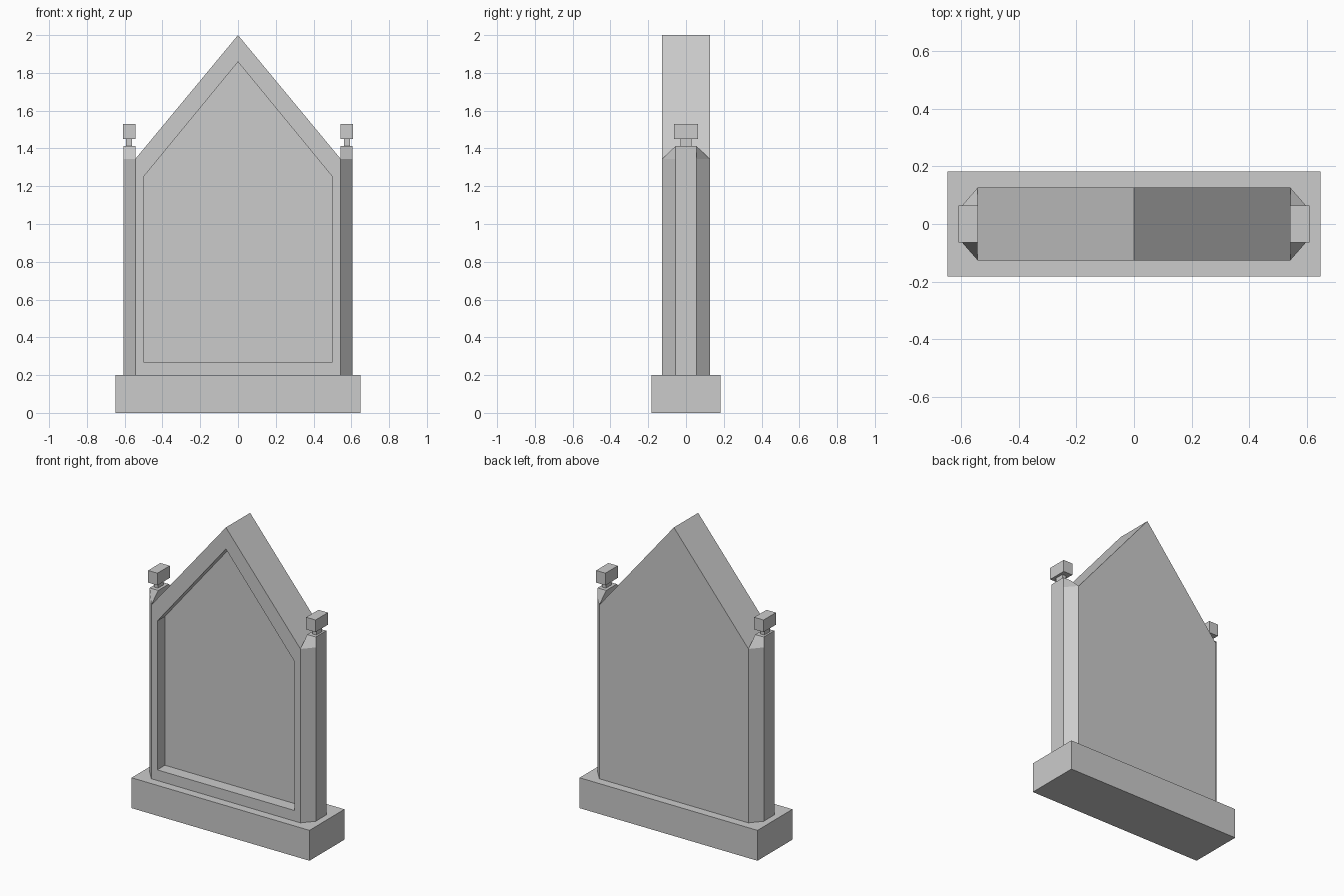
import bpy, bmesh

if "Cube" in bpy.data.objects:
    bpy.data.objects.remove(bpy.data.objects["Cube"])


def loft(name, rings):
    """Join equal-sized rings of points in order and cap both ends."""
    bm = bmesh.new()
    loops = [[bm.verts.new(p) for p in ring] for ring in rings]
    n = len(loops[0])
    for a, b in zip(loops, loops[1:]):
        for i in range(n):
            j = (i + 1) % n
            bm.faces.new((a[i], a[j], b[j], b[i]))
    bm.faces.new(loops[0][::-1])
    bm.faces.new(loops[-1])
    bmesh.ops.recalc_face_normals(bm, faces=bm.faces)
    mesh = bpy.data.meshes.new(name)
    bm.to_mesh(mesh)
    bm.free()
    obj = bpy.data.objects.new(name, mesh)
    bpy.context.collection.objects.link(obj)
    return obj


def box(name, x0, x1, half_y, z0, z1):
    rect = [(x0, -half_y), (x1, -half_y), (x1, half_y), (x0, half_y)]
    return loft(name, [[(x, y, z) for x, y in rect] for z in (z0, z1)])


def gable(half_x, bottom, eave, apex, y):
    return [(-half_x, y, bottom), (half_x, y, bottom), (half_x, y, eave),
            (0, y, apex), (-half_x, y, eave)]


W, D = 0.543, 0.126          # slab half width and half depth

# Plinth
box("base", -0.648, 0.648, 0.182, 0, 0.2)

# Gabled slab with a sunken front panel
outer = (W, 0.2, 1.345, 2.0)
inner = (0.5, 0.27, 1.25, 1.858)
loft("headstone", [gable(*outer, D), gable(*outer, -D),
                   gable(*inner, -D), gable(*inner, -D + 0.08)])

# Chamfered side pillars with sloped shoulders, topped by finials
for side, s in (("left", -1), ("right", 1)):
    def section(half_y, z):
        return [(s * W, -half_y, z), (s * 0.605, -0.055, z),
                (s * 0.605, 0.055, z), (s * W, half_y, z)]
    loft(side + "_pillar", [section(D, 0.2), section(D, 1.345), section(0.055, 1.413)])
    box(side + "_finial_neck", s * 0.562, s * 0.592, 0.03, 1.413, 1.45)
    box(side + "_finial_block", s * 0.542, s * 0.61, 0.064, 1.45, 1.53)
